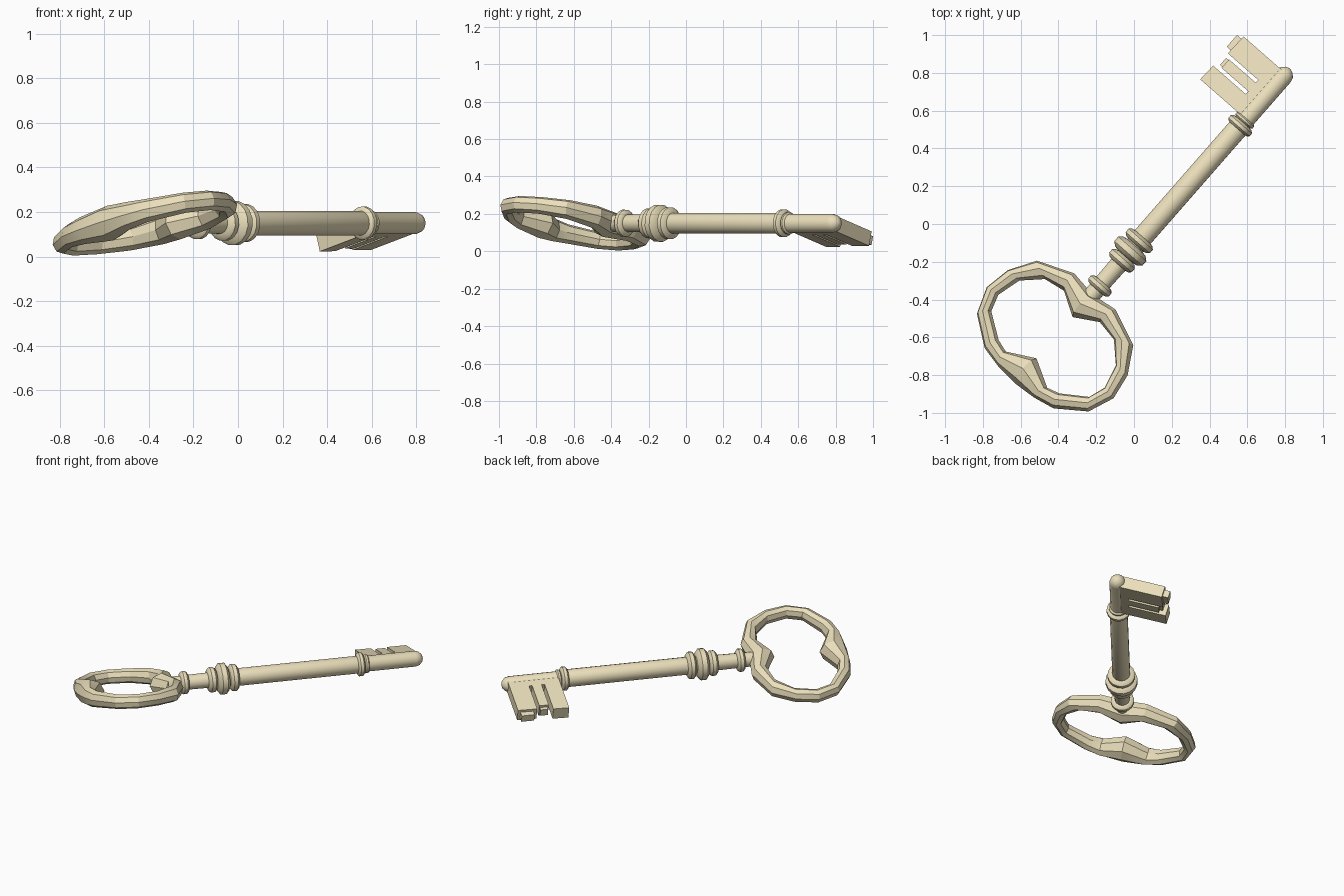
import bpy, bmesh, math
from mathutils import Matrix

if "Cube" in bpy.data.objects:
    bpy.data.objects.remove(bpy.data.objects["Cube"])

# Key frame: local X runs along the shaft, Y towards the bit teeth, Z is thickness
def key_frame(roll):
    return (Matrix.Translation((0.045, -0.07, 0.15))
            @ Matrix.Rotation(math.radians(48.8), 4, 'Z')
            @ Matrix.Rotation(math.radians(roll), 4, 'X'))

brass = bpy.data.materials.new("brass")
brass.diffuse_color = (0.83, 0.74, 0.50, 1)
brass.use_nodes = True
brass.node_tree.nodes["Principled BSDF"].inputs["Base Color"].default_value = brass.diffuse_color

def finish(name, bm, roll=-14, smooth=None):
    bmesh.ops.recalc_face_normals(bm, faces=bm.faces[:])
    me = bpy.data.meshes.new(name)
    bm.to_mesh(me)
    bm.free()
    ob = bpy.data.objects.new(name, me)
    bpy.context.collection.objects.link(ob)
    me.materials.append(brass)
    ob.matrix_world = key_frame(roll)
    if smooth:
        bpy.ops.object.select_all(action='DESELECT')
        ob.select_set(True)
        bpy.context.view_layer.objects.active = ob
        bpy.ops.object.shade_smooth_by_angle(angle=math.radians(smooth))
    return ob

def bridge(bm, a, b):
    n = len(a)
    for i in range(n):
        bm.faces.new((a[i], a[(i + 1) % n], b[(i + 1) % n], b[i]))

def lathe(name, profile, sides=16):
    """Spin (position along shaft, radius) pairs round the shaft axis."""
    bm = bmesh.new()
    loops = []
    for s, r in profile:
        loops.append([bm.verts.new((s, r * math.cos(2 * math.pi * i / sides),
                                    r * math.sin(2 * math.pi * i / sides)))
                      for i in range(sides)])
    for a, b in zip(loops, loops[1:]):
        bridge(bm, a, b)
    bm.faces.new(loops[0])
    bm.faces.new(loops[-1])
    return finish(name, bm, smooth=40)

def prism(name, outline, half):
    """Extrude a flat outline to both sides of the key plane."""
    bm = bmesh.new()
    f = bm.faces.new([bm.verts.new((x, y, -half)) for x, y in outline])
    ext = bmesh.ops.extrude_face_region(bm, geom=[f])
    top = [g for g in ext['geom'] if isinstance(g, bmesh.types.BMVert)]
    bmesh.ops.translate(bm, verts=top, vec=(0, 0, 2 * half))
    return finish(name, bm, roll=-16)

# Shaft with rounded tip
lathe("shaft", [(-0.46, 0.045), (-0.10, 0.050), (-0.05, 0.056), (0.78, 0.056),
                (0.80, 0.050), (1.135, 0.050), (1.16, 0.043), (1.178, 0.025), (1.185, 0.006)])

# Turned beads and collars: name, position, radius, half width
for name, s, r, h in [("bow_collar", -0.343, 0.073, 0.026),
                      ("lower_bead", -0.165, 0.080, 0.030),
                      ("middle_bead", -0.098, 0.100, 0.040),
                      ("upper_bead", -0.026, 0.086, 0.030),
                      ("bit_collar", 0.785, 0.075, 0.024),
                      ("bit_collar_rim", 0.822, 0.060, 0.014)]:
    core = 0.045
    lathe(name, [(s - h, core), (s - h * 0.85, core + (r - core) * 0.6), (s - h * 0.4, r),
                 (s + h * 0.4, r), (s + h * 0.85, core + (r - core) * 0.6), (s + h, core)])

# Bit: comb plate with two slots, plus narrow tongues on the teeth ends
prism("bit", [(0.83, 0), (0.83, 0.322), (0.93, 0.318), (0.93, 0.08), (0.95, 0.08),
              (0.95, 0.275), (1.01, 0.275), (1.01, 0.08), (1.03, 0.08),
              (1.03, 0.302), (1.152, 0.298), (1.152, 0)], 0.040)
for name, s0, s1, w0, w1 in [("end_tooth_tongue", 1.053, 1.135, 0.28, 0.335),
                             ("middle_tooth_tongue", 0.957, 1.005, 0.26, 0.297)]:
    prism(name, [(s0, w0), (s0, w1), (s1, w1), (s1, w0)], 0.024)

# Bow: faceted oval ring with two inward points on the shaft axis.
# Each station: outer (x, y), inner (x, y), half thickness; mirrored in y
half_ring = [((0.31, 0), (0.15, 0), 0.075), ((0.33, 0.15), (0.225, 0.13), 0.062),
             ((0.25, 0.35), (0.205, 0.25), 0.052), ((0.11, 0.435), (0.11, 0.35), 0.046),
             ((-0.03, 0.46), (-0.02, 0.385), 0.045), ((-0.17, 0.405), (-0.11, 0.355), 0.046),
             ((-0.28, 0.25), (-0.20, 0.22), 0.052), ((-0.305, 0.13), (-0.22, 0.15), 0.062),
             ((-0.315, 0), (-0.14, 0), 0.080)]
stations = half_ring + [((o[0], -o[1]), (i[0], -i[1]), t) for o, i, t in half_ring[-2:0:-1]]
bm = bmesh.new()
loops = []
for o, i, t in stations:
    loop = []
    for k in range(8):
        a = math.pi / 4 * k
        m = 0.5 + 0.5 * math.cos(a)
        loop.append(bm.verts.new((-0.712 + i[0] + (o[0] - i[0]) * m,
                                  i[1] + (o[1] - i[1]) * m, t * math.sin(a))))
    loops.append(loop)
for j in range(len(loops)):
    bridge(bm, loops[j], loops[(j + 1) % len(loops)])
finish("bow", bm, roll=-14, smooth=25)
